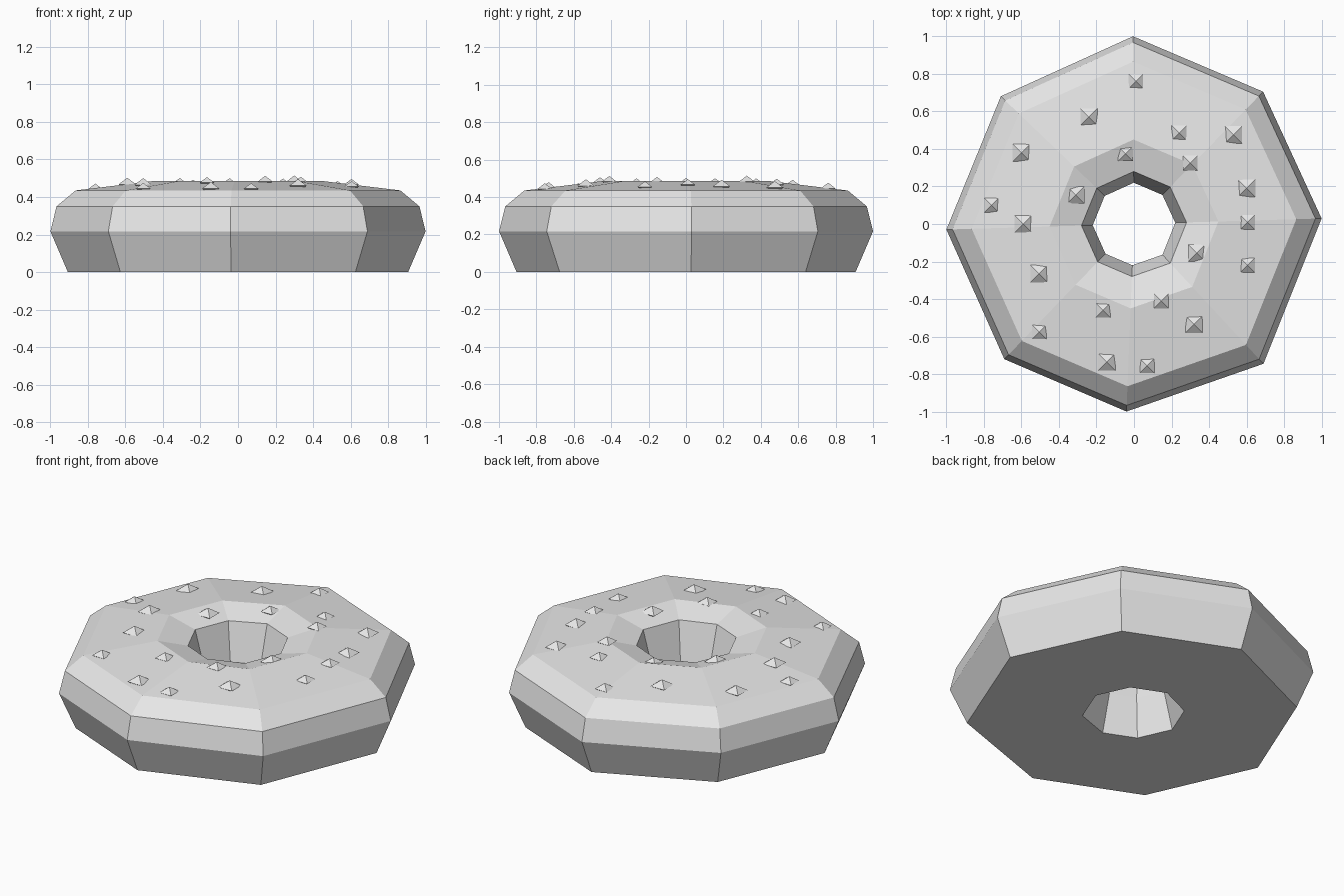
import bpy, bmesh
from math import cos, sin, radians
from mathutils import Vector
from mathutils.bvhtree import BVHTree

cube = bpy.data.objects.get("Cube")
if cube:
    bpy.data.objects.remove(cube, do_unlink=True)

dough = bpy.data.materials.new("light_grey")
dough.use_nodes = True
GREY = (0.8, 0.8, 0.8, 1)
dough.diffuse_color = GREY
dough.node_tree.nodes["Principled BSDF"].inputs["Base Color"].default_value = GREY


def add_object(name, mesh):
    obj = bpy.data.objects.new(name, mesh)
    bpy.context.scene.collection.objects.link(obj)
    return obj


# Ring body: a closed radius/height profile swept round a slightly uneven octagon
PROFILE = [(0.907, 0), (1, 0.217), (0.967, 0.35), (0.865, 0.435),
           (0.45, 0.485), (0.28, 0.44), (0.22, 0.22), (0.28, 0)]
CORNERS = [(1, 1.7), (0.985, 45.7), (1, 90.3), (0.983, 136.2),
           (1, 181.7), (0.998, 226.2), (1, 267.7), (1.015, 312.8)]

bm = bmesh.new()
loops = [[bm.verts.new((r * k * cos(radians(a)), r * k * sin(radians(a)), z))
          for r, z in PROFILE] for k, a in CORNERS]
for i, here in enumerate(loops):
    after = loops[(i + 1) % len(loops)]
    for j in range(len(PROFILE)):
        n = (j + 1) % len(PROFILE)
        bm.faces.new((here[j], after[j], after[n], here[n]))
bmesh.ops.recalc_face_normals(bm, faces=bm.faces)
surface = BVHTree.FromBMesh(bm)
ring_mesh = bpy.data.meshes.new("ring_body")
bm.to_mesh(ring_mesh)
bm.free()
ring_mesh.materials.append(dough)
add_object("ring_body", ring_mesh)

# Sprinkle: a low square double pyramid, one unit wide
verts = [(x, y, 0) for x, y in ((-.5, -.5), (.5, -.5), (.5, .5), (-.5, .5))]
verts += [(0, 0, 0.38), (0, 0, -0.38)]
faces = []
for i in range(4):
    n = (i + 1) % 4
    faces += [(i, n, 4), (n, i, 5)]
sprinkle_mesh = bpy.data.meshes.new("sprinkle")
sprinkle_mesh.from_pydata(verts, [], faces)
sprinkle_mesh.materials.append(dough)

# Scatter the sprinkles over the top surface
LARGE, SMALL = 0.092, 0.078
SPOTS = {
    LARGE: [(-.24, .57), (-.6, .38), (-.31, .155), (-.59, 0), (-.505, -.265),
            (.32, -.535), (-.145, -.735), (.53, .475), (.6, .19), (.335, -.155)],
    SMALL: [(.01, .76), (.24, .485), (-.045, .375), (.3, .325), (-.76, .1),
            (.605, .01), (.605, -.22), (.145, -.41), (-.165, -.46),
            (-.505, -.575), (.07, -.755)],
}
for size, spots in SPOTS.items():
    for x, y in spots:
        hit = surface.ray_cast(Vector((x, y, 2)), Vector((0, 0, -1)))[0]
        sprinkle = add_object("sprinkle", sprinkle_mesh)
        sprinkle.location = hit
        sprinkle.scale = (size, size, size)
